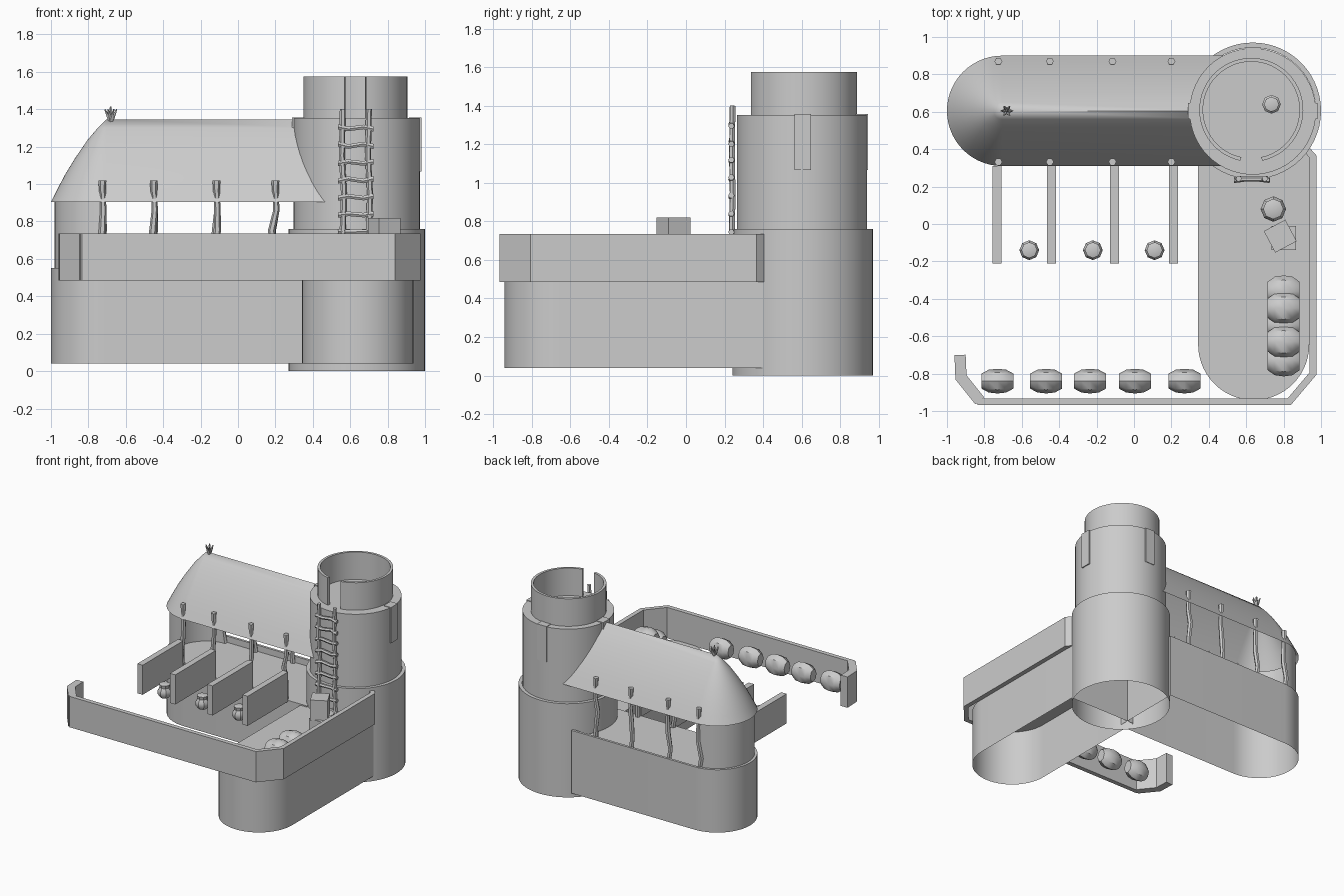
import bpy, bmesh, math, random
from math import sin, cos, pi, radians
from mathutils import Vector, Matrix

if "Cube" in bpy.data.objects:
    bpy.data.objects.remove(bpy.data.objects["Cube"])
random.seed(4)


def finish(name, bm, angle=35):
    bmesh.ops.remove_doubles(bm, verts=bm.verts, dist=1e-5)
    bmesh.ops.recalc_face_normals(bm, faces=bm.faces)
    me = bpy.data.meshes.new(name)
    bm.to_mesh(me)
    bm.free()
    ob = bpy.data.objects.new(name, me)
    bpy.context.collection.objects.link(ob)
    bpy.ops.object.select_all(action='DESELECT')
    ob.select_set(True)
    bpy.context.view_layer.objects.active = ob
    bpy.ops.object.shade_smooth_by_angle(angle=radians(angle))
    return ob


def grid(bm, rows, closed=False):
    vs = [[bm.verts.new(p) for p in r] for r in rows]
    for a, b in zip(vs, vs[1:]):
        n = len(a)
        for i in range(n if closed else n - 1):
            j = (i + 1) % n
            bm.faces.new((a[i], a[j], b[j], b[i]))
    return vs


def arc(cx, cy, r, a0, a1, n):
    return [(cx + r * cos(radians(a0 + (a1 - a0) * i / n)),
             cy + r * sin(radians(a0 + (a1 - a0) * i / n))) for i in range(n + 1)]


def shell(name, outline, z0, z1):
    """Walls and a flat top, open underneath."""
    bm = bmesh.new()
    vs = grid(bm, [[(x, y, z) for x, y in outline] for z in (z0, z1)], True)
    bm.faces.new(vs[-1])
    return finish(name, bm)


def lathe(name, cx, cy, prof, n=56):
    bm = bmesh.new()
    grid(bm, [[(cx + r * cos(2 * pi * i / n), cy + r * sin(2 * pi * i / n), z)
               for i in range(n)] for r, z in prof], True)
    return finish(name, bm)


def ribbon(name, path, t, z0, z1):
    """Upright wall of thickness t along a path."""
    pts = [Vector(p) for p in path]
    rows = []
    for i, p in enumerate(pts):
        d1 = (p - pts[i - 1]).normalized() if i else (pts[1] - p).normalized()
        d2 = (pts[i + 1] - p).normalized() if i < len(pts) - 1 else d1
        n1, n2 = Vector((-d1.y, d1.x)), Vector((-d2.y, d2.x))
        m = (n1 + n2).normalized()
        m *= t / 2 / max(0.4, m.dot(n1))
        a, b = p + m, p - m
        rows.append([(a.x, a.y, z0), (b.x, b.y, z0), (b.x, b.y, z1), (a.x, a.y, z1)])
    bm = bmesh.new()
    vs = grid(bm, rows, True)
    bm.faces.new(vs[0])
    bm.faces.new(vs[-1])
    return finish(name, bm)


def box(name, c, s, rz=0):
    bm = bmesh.new()
    bmesh.ops.create_cube(bm, size=1, matrix=Matrix.Translation(c) @
                          Matrix.Rotation(radians(rz), 4, 'Z') @ Matrix.Diagonal((*s, 1)))
    return finish(name, bm)


def stick(name, pts, radii, n=6):
    """Crooked round stick through the points."""
    pts = [Vector(p) for p in pts]
    q = (pts[-1] - pts[0]).to_track_quat('Z', 'Y')
    bm = bmesh.new()
    vs = grid(bm, [[p + q @ Vector((r * cos(2 * pi * i / n), r * sin(2 * pi * i / n), 0))
                    for i in range(n)] for p, r in zip(pts, radii)], True)
    bm.faces.new(vs[0])
    bm.faces.new(vs[-1])
    return finish(name, bm)


def sack(name, c, s):
    """Low-poly sack lying along x with flattened ends."""
    prof = [(0, -1), (.6, -1), (.92, -.55), (1, 0), (.92, .55), (.6, 1), (0, 1)]
    bm = bmesh.new()
    grid(bm, [[(c[0] + s[0] * t, c[1] + s[1] * r * cos(k * pi / 4), c[2] + s[2] * r * sin(k * pi / 4))
               for k in range(8)] for r, t in prof], True)
    return finish(name, bm, 40)


def pot(name, x, y, z, r, h):
    prof = [(0, 0), (.65, 0), (1, .25), (1, .5), (.7, .72), (.8, .95), (.5, 1), (0, 1)]
    return lathe(name, x, y, [(r * a, z + h * b) for a, b in prof], 8)


# Round tower: two stages, parapet with a gap at the ladder, raised strips
TX, TY = .635, .605
lathe("tower_lower", TX, TY, [(.365, 0), (.365, .76), (.338, .76)])
shell("tower_upper", arc(TX, TY - .003, .338, 0, 360, 56)[:-1], .755, 1.352)
ribbon("tower_parapet", arc(TX - .008, TY + .005, .268, -78, 258, 52), .02, 1.345, 1.575)
for k, (a, r) in enumerate(((0, .313), (90, .306), (180, .313))):
    box(f"tower_strip_{k}", (TX + r * cos(radians(a)), TY + r * sin(radians(a)), 1.212),
        (.065, .085, .29), a)
pot("tower_ball", .735, .64, 1.35, .05, .08)

# Long house wing: hollow base, low back wall, rounded end wall
HX, HW = -.705, .295
house = [(.4, TY + HW)] + arc(HX, TY, HW, 90, 270, 28) + [(.4, TY - HW)]
shell("house_base", house, .04, .5)
ribbon("house_low_wall", [(.4, TY + .285)] + arc(HX, TY, .285, 90, 270, 28), .02, .49, .55)
ribbon("house_end_wall", arc(-.71, TY, .26, 95, 265, 26), .02, .49, .93)

# Bowed gable roof with a half-cone end
bm = bmesh.new()
roof_prof = [(0, 1.345), (.045, 1.3), (.1, 1.235), (.165, 1.14), (.22, 1.05), (.262, .97), (.295, .905)]
grid(bm, [[(x, y, z) for x, y in [(.48, TY + r)] + arc(HX, TY, r, 90, 270, 28) + [(.48, TY - r)]]
          for r, z in roof_prof])
finish("house_roof", bm)

# Roof posts with pegs, and stall partitions
for k, x in enumerate((-.725, -.45, -.115, .2)):
    for side, y in (("front", .332), ("back", .87)):
        b = random.uniform(-.015, .015)
        stick(f"post_{side}_{k}", [(x, y, .49), (x - .01 + b, y, .62), (x - .008 - b, y, .75),
                                   (x + .005, y, .86), (x + .002, y, .95), (x, y, .96), (x, y, 1.02)],
              [.02, .018, .02, .017, .016, .018, .021])
    box(f"stall_partition_{k}", ((-.733, -.44, -.105, .21)[k], .05, .612), (.048, .52, .24))

# Finial sprig on the ridge end
for k in range(6):
    a = k * pi / 3
    stick(f"finial_twig_{k}", [(-.68, TY, 1.33), (-.68 + .015 * cos(a), TY + .015 * sin(a), 1.365),
                               (-.68 + .032 * cos(a), TY + .028 * sin(a), 1.4)], [.012, .009, .003], 5)
stick("finial_stem", [(-.68, TY, 1.33), (-.68, TY, 1.415)], [.014, .005], 5)

# Front wing with a flat deck
wing = [(.937, .4), (.343, .4)] + arc(.64, -.645, .297, 180, 360, 28)
shell("wing_base", wing, .04, .49)

# Fence wall around the yard
ribbon("yard_fence", [(-.90, -.845), (-.825, -.95), (.83, -.95), (.957, -.8), (.957, .36), (.917, .405)],
       .036, .485, .735)
ribbon("fence_end", [(-.93, -.7), (-.925, -.82), (-.825, -.945)], .06, .485, .735)

# Ladder up the tower front
for k, x in enumerate((.56, .7)):
    stick(f"ladder_rail_{k}", [(x + (.01 if k else -.005), .238, .5), (x, .238, .75), (x + .006, .242, .95),
                               (x - .005, .238, 1.15), (x, .242, 1.4)], [.017, .017, .016, .016, .016])
for k in range(9):
    z = .56 + k * .0925
    j = random.uniform(-.008, .008)
    stick(f"ladder_rung_{k}", [(.535, .235, z + j), (.59, .24, z - j), (.67, .24, z + j), (.725, .235, z - j)],
          [.016, .014, .014, .016])

# Sacks along the front fence and piled on the deck
for k, x in enumerate((-.73, -.47, -.235, .005, .27)):
    sack(f"fence_sack_{k}", (x, -.84, .585), (.086, .066, .085))
for k, (y, z) in enumerate(((-.36, .56), (-.54, .56), (-.73, .56), (-.45, .62), (-.63, .62))):
    sack(f"deck_sack_{k}", (.8, y, z), (.086, .085, .075))

# Pots in the stalls, pot and crates on the deck
for k, x in enumerate((-.56, -.22, .11)):
    pot(f"stall_pot_{k}", x, -.14, .49, .053, .11)
pot("deck_pot", .745, .08, .49, .068, .14)
box("crate_lower", (.8, -.075, .575), (.13, .13, .17))
box("crate_upper", (.782, -.065, .737), (.13, .13, .165), 28)
